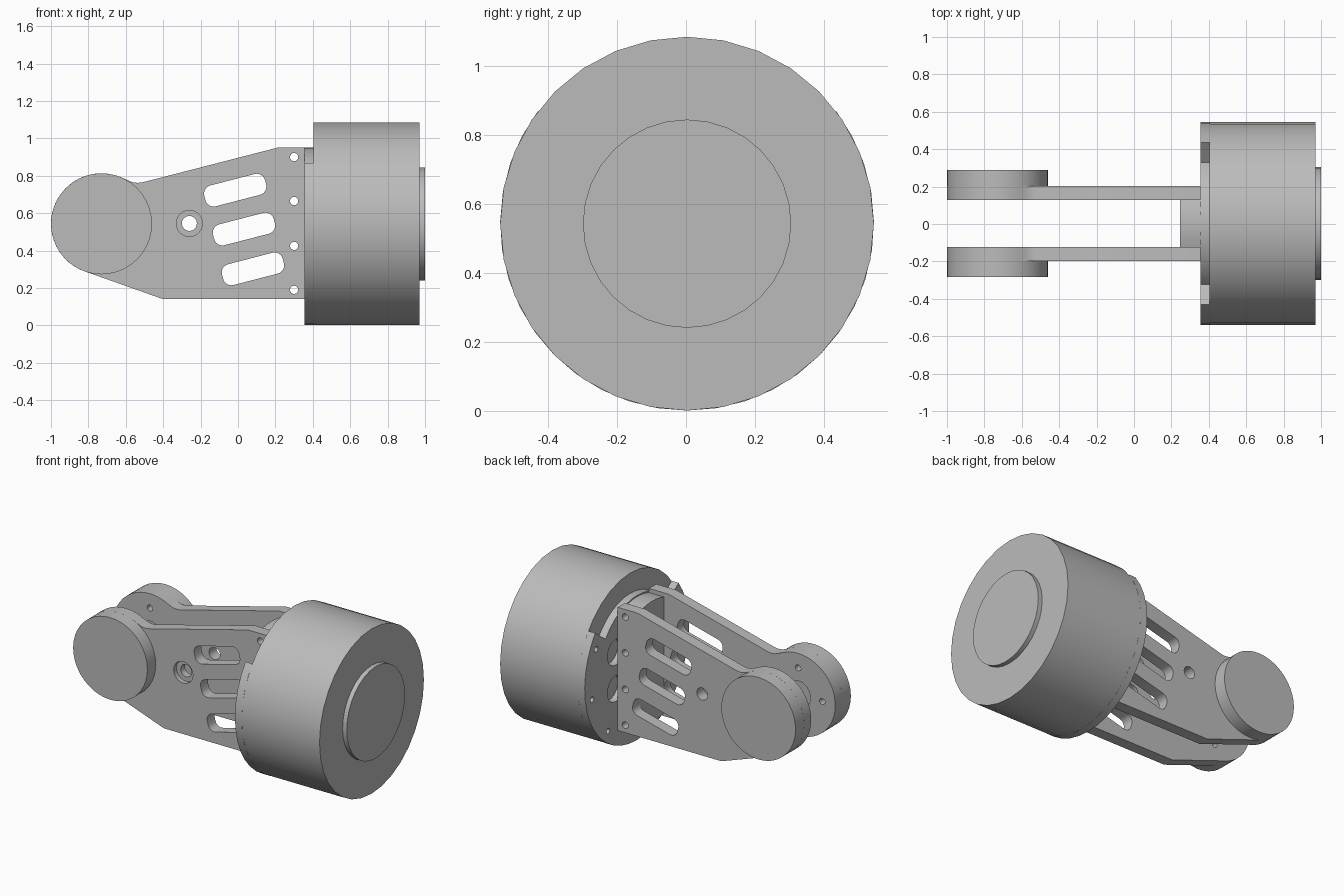
import bpy, bmesh
from math import sin, cos, radians, asin, degrees

cube = bpy.data.objects.get("Cube")
if cube:
    bpy.data.objects.remove(cube, do_unlink=True)

grey = bpy.data.materials.new("plain_grey")
grey.use_nodes = True
COLOUR = (0.5, 0.5, 0.5, 1)
grey.diffuse_color = COLOUR
grey.node_tree.nodes["Principled BSDF"].inputs["Base Color"].default_value = COLOUR

MID_Y, MID_Z = 0.003, 0.543


def arc(u, v, r, start=0, end=360, n=32):
    """Points on an arc; a full circle leaves out the repeated end."""
    count = n if end - start == 360 else n + 1
    steps = [radians(start + (end - start) * i / n) for i in range(count)]
    return [(u + r * cos(t), v + r * sin(t)) for t in steps]


def rounded_slot(u, v, length, height, r, tilt):
    pts = []
    for k, (su, sv) in enumerate([(1, 1), (-1, 1), (-1, -1), (1, -1)]):
        pts += arc(su * (length / 2 - r), sv * (height / 2 - r), r, 90 * k, 90 * k + 90, 6)
    c, s = cos(radians(tilt)), sin(radians(tilt))
    return [(u + a * c - b * s, v + a * s + b * c) for a, b in pts]


def build(name, axis, solids):
    """Extrude (profile, from, to) solids along x or y into one object."""
    bm = bmesh.new()
    for pts, a, b in solids:
        def place(p, d):
            return (d, p[0], p[1]) if axis == "x" else (p[0], d, p[1])
        low = [bm.verts.new(place(p, a)) for p in pts]
        high = [bm.verts.new(place(p, b)) for p in pts]
        bm.faces.new(low)
        bm.faces.new(high[::-1])
        for i in range(len(pts)):
            j = (i + 1) % len(pts)
            bm.faces.new((low[j], low[i], high[i], high[j]))
    bmesh.ops.recalc_face_normals(bm, faces=bm.faces)
    mesh = bpy.data.meshes.new(name)
    bm.to_mesh(mesh)
    bm.free()
    mesh.materials.append(grey)
    obj = bpy.data.objects.new(name, mesh)
    bpy.context.collection.objects.link(obj)
    return obj


def cut(obj, axis, solids):
    cutter = build("cutter", axis, solids)
    cutter.hide_render = True
    mod = obj.modifiers.new("holes", "BOOLEAN")
    mod.operation, mod.solver, mod.object = "DIFFERENCE", "EXACT", cutter
    graph = bpy.context.evaluated_depsgraph_get()
    result = bpy.data.meshes.new_from_object(obj.evaluated_get(graph))
    obj.modifiers.clear()
    obj.data = result
    bpy.data.objects.remove(cutter, do_unlink=True)


def smooth(obj):
    for p in obj.data.polygons:
        p.use_smooth = True
    obj.data.set_sharp_from_angle(angle=radians(30))


# Drum body and end cap
smooth(build("drum_body", "x", [(arc(MID_Y, MID_Z, 0.542), 0.405, 0.97)]))
smooth(build("drum_end_cap", "x", [(arc(MID_Y, MID_Z, 0.302), 0.96, 1.0)]))

# Flange: full radius at the sides and bottom, stepped in at the top
outline = arc(MID_Y, MID_Z, 0.542, 143, 397, 28) + arc(MID_Y, MID_Z, 0.408, 37, 143, 16)
flange = build("drum_flange", "x", [(outline, 0.355, 0.405)])
holes = [(arc(*arc(MID_Y, MID_Z, 0.475, -90 + 39 * k, 0)[0], 0.018, n=16), 0.3, 0.4)
         for k in range(-3, 4)]
holes += [(arc(MID_Y + sy * 0.22, MID_Z + sz * 0.12, 0.085, n=24), 0.3, 0.4)
          for sy in (-1, 1) for sz in (-1, 1)]
cut(flange, "x", holes)
smooth(flange)

# Mounting holes shared by the block and both arm plates
BOLTS = [arc(0.3, z, 0.022, n=16) for z in (0.19, 0.425, 0.665, 0.9)]

# Block between the arm plates
GAP, PLATE, PUCK = 0.125, 0.2, 0.287
half = degrees(asin(GAP / 0.4))
profile = (arc(MID_Y, MID_Z, 0.4, 90 - half, 90 + half, 6)
           + arc(MID_Y, MID_Z, 0.4, 270 - half, 270 + half, 6))
block = build("mounting_block", "x", [(profile, 0.245, 0.355)])
cut(block, "y", [(b, -0.3, 0.3) for b in BOLTS])
smooth(block)

# Arm plates with round joint ends
JX, JZ, JR = -0.73, 0.543, 0.27
arm = [(0.355, 0.14), (0.355, 0.95), (0.21, 0.95), (-0.49, 0.77), (-0.515, 0.764),
       (-0.54, 0.762), (-0.565, 0.766), (-0.59, 0.776)]
arm += arc(JX, JZ, JR, 66, 253, 24) + [(-0.4, 0.14)]

for side, word in ((-1, "front"), (1, "back")):
    def span(a, b):
        return MID_Y + side * a, MID_Y + side * b

    plate = build(word + "_arm_plate", "y", [(arm, *span(GAP, PLATE))])
    through = BOLTS + [arc(-0.26, 0.545, 0.04, n=24)]
    through += [rounded_slot(x, z, 0.335, 0.115, 0.045, 14.5)
                for x, z in ((-0.015, 0.723), (0.032, 0.515), (0.08, 0.302))]
    cutters = [(p, *span(0.05, 0.25)) for p in through]
    # Shallow bolt holes and a centre recess on the inside of the joint
    cutters += [(arc(*arc(JX, JZ, 0.175, 90 * k, 360)[0], 0.02, n=16), *span(0.05, 0.17))
                for k in range(4)]
    cutters.append((arc(JX, JZ, 0.09, n=24), *span(0.05, 0.165)))
    cut(plate, "y", cutters)
    if side < 0:
        # Counterbore on the outer face
        cut(plate, "y", [(arc(-0.26, 0.545, 0.07, n=24), *span(0.17, 0.25))])
    smooth(plate)
    smooth(build(word + "_joint_disc", "y", [(arc(JX, JZ, JR, n=40), *span(PLATE, PUCK))]))
